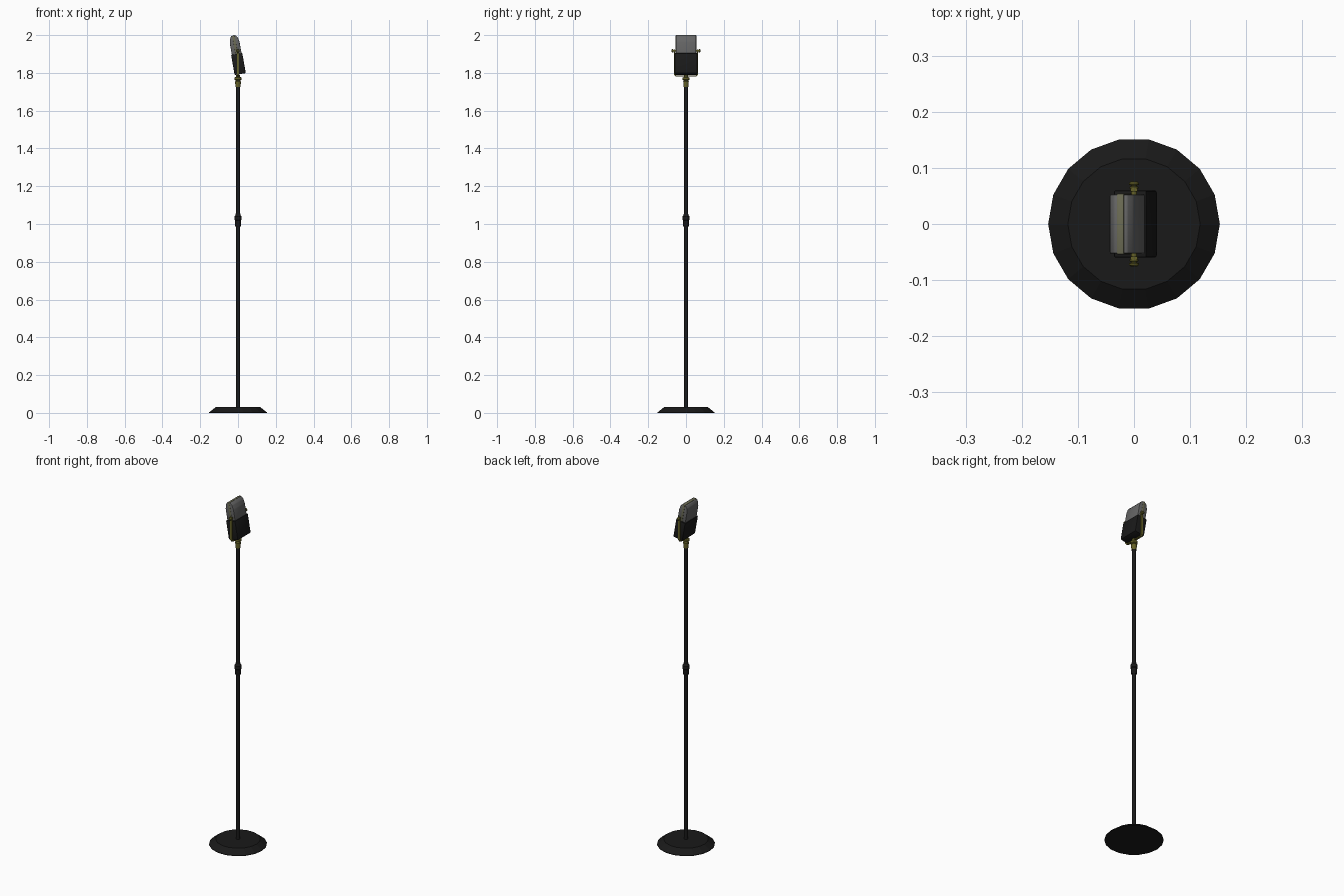
import bpy, bmesh
from math import cos, sin, pi, radians
from mathutils import Matrix, Vector

if "Cube" in bpy.data.objects:
    bpy.data.objects.remove(bpy.data.objects["Cube"])


def material(name, rgb):
    m = bpy.data.materials.new(name)
    m.diffuse_color = (*rgb, 1)
    m.use_nodes = True
    m.node_tree.nodes["Principled BSDF"].inputs["Base Color"].default_value = m.diffuse_color
    return m


BLACK = material("black", (0.010, 0.010, 0.010))
GREY = material("dark_grey", (0.13, 0.13, 0.13))
BRASS = material("brass", (0.13, 0.12, 0.02))
BAND = material("band", (0.15, 0.15, 0.09))


def finish(name, bm, mat, smooth=False, bevel=0, matrix=None):
    bmesh.ops.recalc_face_normals(bm, faces=bm.faces)
    if bevel:
        bmesh.ops.bevel(bm, geom=bm.edges[:], offset=bevel, segments=2,
                        profile=0.5, affect='EDGES')
    me = bpy.data.meshes.new(name)
    bm.to_mesh(me)
    bm.free()
    ob = bpy.data.objects.new(name, me)
    bpy.context.collection.objects.link(ob)
    me.materials.append(mat)
    if matrix:
        ob.matrix_world = matrix
    if smooth:
        bpy.context.view_layer.objects.active = ob
        ob.select_set(True)
        bpy.ops.object.shade_smooth_by_angle(angle=radians(35))
        ob.select_set(False)
    return ob


def lathe(name, profile, sides, mat, smooth=True, matrix=None):
    bm = bmesh.new()
    rings = [[bm.verts.new((r * cos(2 * pi * i / sides), r * sin(2 * pi * i / sides), z))
              for i in range(sides)] for r, z in profile]
    for a, b in zip(rings, rings[1:]):
        for i in range(sides):
            j = (i + 1) % sides
            bm.faces.new((a[i], a[j], b[j], b[i]))
    bm.faces.new(rings[0][::-1])
    bm.faces.new(rings[-1])
    return finish(name, bm, mat, smooth, 0, matrix)


def prism(name, outline, half_y, mat, bevel=0, matrix=None, smooth=False):
    """Extrude an (x, z) outline symmetrically along y."""
    bm = bmesh.new()
    a, b = [[bm.verts.new((x, s * half_y, z)) for x, z in outline] for s in (-1, 1)]
    n = len(outline)
    bm.faces.new(a)
    bm.faces.new(b[::-1])
    for i in range(n):
        j = (i + 1) % n
        bm.faces.new((a[i], a[j], b[j], b[i]))
    return finish(name, bm, mat, smooth, bevel, matrix)


def rect(hx, z0, z1):
    return [(-hx, z0), (hx, z0), (hx, z1), (-hx, z1)]


# Stand: base, pole, height clutch
lathe("base", [(0.153, 0), (0.153, 0.003), (0.118, 0.03)], 18, BLACK, smooth=False)
lathe("pole", [(0.010, 0.02), (0.010, 1.74)], 12, BLACK)
lathe("clutch", [(0.013, 0.985), (0.015, 0.99), (0.015, 1.018), (0.019, 1.022),
                 (0.019, 1.04), (0.014, 1.046), (0.012, 1.055)], 14, BLACK)

# Brass swivel on top of the pole
lathe("swivel", [(0.014, 1.725), (0.015, 1.755), (0.011, 1.76), (0.019, 1.764),
                 (0.019, 1.775), (0.010, 1.779), (0.010, 1.79)], 14, BRASS)

# Yoke: a thin U holding the microphone
bm = bmesh.new()
outer = [(0.063, 1.925), (0.063, 1.79), (0.055, 1.78)]
inner = [(0.058, 1.925), (0.058, 1.792), (0.053, 1.786)]
path = (outer + [(-y, z) for y, z in outer[::-1]]
        + [(-y, z) for y, z in inner] + inner[::-1])
face = bm.faces.new([bm.verts.new((-0.006, y, z)) for y, z in path])
ext = bmesh.ops.extrude_face_region(bm, geom=[face])["geom"]
bmesh.ops.translate(bm, vec=(0.012, 0, 0),
                    verts=[v for v in ext if isinstance(v, bmesh.types.BMVert)])
finish("yoke", bm, BRASS)

# Pivot knobs on both sides
for side, label in ((1, "left"), (-1, "right")):
    m = Matrix.Translation((0, 0, 1.917)) @ Matrix.Rotation(-side * pi / 2, 4, 'X')
    lathe("knob_" + label, [(0.005, 0.045), (0.005, 0.062), (0.008, 0.063),
                            (0.008, 0.066), (0.005, 0.067), (0.005, 0.069),
                            (0.009, 0.070), (0.009, 0.073), (0.005, 0.076)],
          12, BRASS, matrix=m)

# Tilted microphone head: lower housing, grille and centre band
tilt = Matrix.Translation((-0.007, 0, 1.9)) @ Matrix.Rotation(radians(-10), 4, 'Y')
prism("housing", rect(0.030, -0.108, 0.0), 0.060, BLACK, 0.004, tilt, True)
grille = [(-0.026, -0.01), (0.026, -0.01), (0.026, 0.062), (0.021, 0.085),
          (0.012, 0.0985), (-0.012, 0.0985), (-0.021, 0.085), (-0.026, 0.062)]
prism("grille", grille, 0.053, GREY, 0.003, tilt, True)
prism("grille_band", rect(0.007, -0.005, 0.1005), 0.0545, BAND, 0.003, tilt, True)
